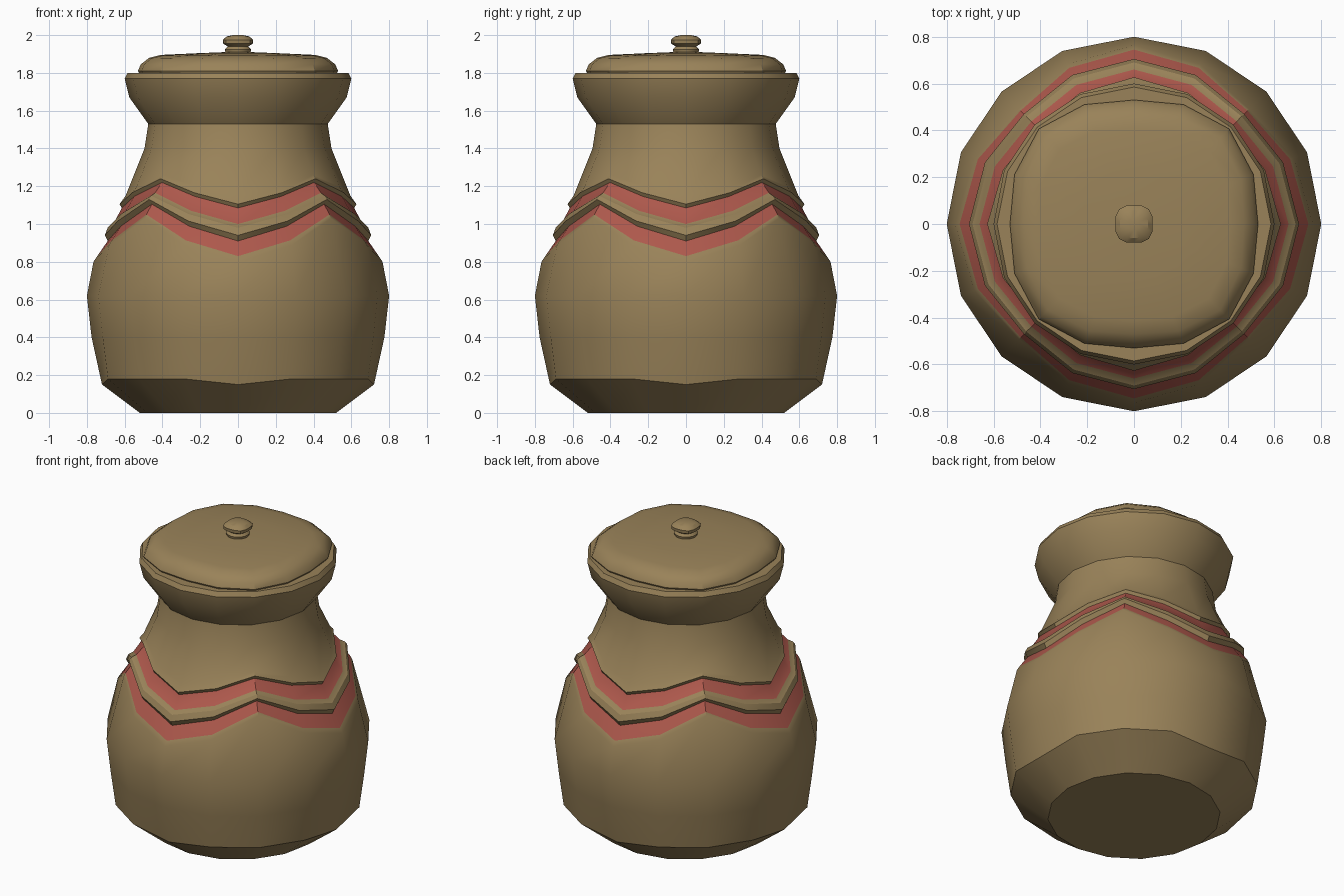
import bpy, bmesh, math

if "Cube" in bpy.data.objects:
    bpy.data.objects.remove(bpy.data.objects["Cube"])


def material(name, color):
    m = bpy.data.materials.new(name)
    m.diffuse_color = (*color, 1)
    m.use_nodes = True
    m.node_tree.nodes["Principled BSDF"].inputs["Base Color"].default_value = m.diffuse_color
    return m


TAN = material("tan clay", (0.32, 0.225, 0.10))
RED = material("red paint", (0.42, 0.098, 0.072))


def loft(name, rings, sides=16, cap_top=False, red=()):
    """Stack rings (r, z on the axes, r, z on the diagonals, blend between).
    Faces above the ring indices in `red` get the red paint."""
    bm = bmesh.new()
    loops = []
    for ring in rings:
        if len(ring) == 2:
            ring = (*ring, *ring)
        r0, z0, r1, z1 = ring[:4]
        mid = ring[4] if len(ring) > 4 else 0.5
        loop = []
        for i in range(sides):
            a = 2 * math.pi * i / sides
            t = abs((a / (math.pi / 4) + 1) % 2 - 1)
            if 0.01 < t < 0.99:
                t = mid
            r, z = r0 + (r1 - r0) * t, z0 + (z1 - z0) * t
            loop.append(bm.verts.new((r * math.cos(a), r * math.sin(a), z)))
        loops.append(loop)
    for k in range(len(loops) - 1):
        a, b = loops[k], loops[k + 1]
        for i in range(sides):
            j = (i + 1) % sides
            f = bm.faces.new((a[i], a[j], b[j], b[i]))
            f.material_index = 1 if k in red else 0
    bm.faces.new(loops[0][::-1])
    if cap_top:
        bm.faces.new(loops[-1])
    me = bpy.data.meshes.new(name)
    bm.to_mesh(me)
    bm.free()
    me.materials.append(TAN)
    if red:
        me.materials.append(RED)
    ob = bpy.data.objects.new(name, me)
    bpy.context.collection.objects.link(ob)
    bpy.ops.object.select_all(action='DESELECT')
    ob.select_set(True)
    bpy.context.view_layer.objects.active = ob
    bpy.ops.object.shade_smooth_by_angle(angle=math.radians(30))
    return ob


# jar body with two zigzag painted bands, neck and flared rim
loft("jar_body", [
    (0.52, 0.0),
    (0.72, 0.15, 0.745, 0.18, 1.0),
    (0.775, 0.40),
    (0.80, 0.62),
    (0.765, 0.80, 0.695, 1.03, 0.38),      # lower band
    (0.745, 0.83, 0.685, 1.05, 0.38),      # red
    (0.69, 0.91, 0.645, 1.105, 0.40),      # groove under ridge
    (0.705, 0.94, 0.665, 1.13, 0.40),      # ridge
    (0.69, 0.98, 0.65, 1.15, 0.42),
    (0.66, 1.0, 0.62, 1.165, 0.42),        # red
    (0.615, 1.085, 0.57, 1.22, 0.45),      # groove
    (0.627, 1.105, 0.58, 1.24, 0.45),      # lip
    (0.595, 1.15, 0.56, 1.26, 0.45),
    (0.495, 1.40),
    (0.475, 1.53),
    (0.575, 1.67),
    (0.60, 1.77),
    (0.585, 1.80),
    (0.50, 1.80),
    (0.48, 1.74),
], red=(5, 9))

# rounded-square lid
loft("lid", [
    (0.52, 1.79, 0.565, 1.79),
    (0.53, 1.81, 0.575, 1.81),
    (0.515, 1.845, 0.56, 1.845),
    (0.47, 1.88, 0.52, 1.875),
    (0.41, 1.895, 0.45, 1.89),
    (0.22, 1.904, 0.24, 1.904),
    (0.07, 1.91),
], cap_top=True)

# lid knob
loft("lid_knob", [
    (0.065, 1.90),
    (0.07, 1.925, 0.072, 1.925),
    (0.055, 1.94, 0.058, 1.94),
    (0.078, 1.955, 0.088, 1.955),
    (0.08, 1.975, 0.09, 1.975),
    (0.06, 1.993, 0.066, 1.993),
    (0.025, 2.0),
], cap_top=True)
